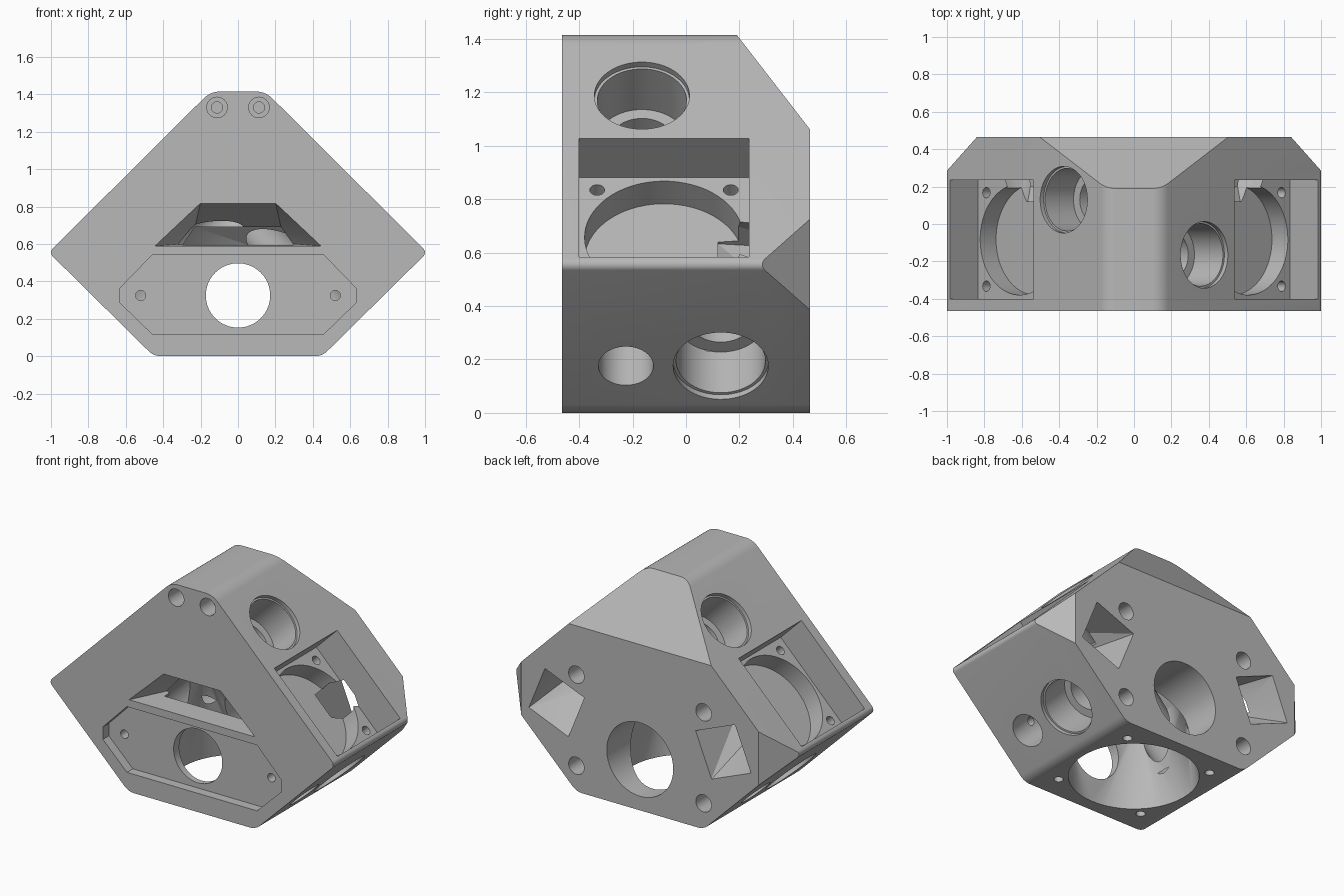
import bpy, bmesh, math
from mathutils import Vector as V

if "Cube" in bpy.data.objects:
    bpy.data.objects.remove(bpy.data.objects["Cube"])

grey = bpy.data.materials.new("light grey")
grey.diffuse_color = (0.48, 0.48, 0.48, 1)
grey.use_nodes = True
grey.node_tree.nodes["Principled BSDF"].inputs["Base Color"].default_value = grey.diffuse_color
Y = 0.465            # half depth
S = math.sqrt(0.5)


def finish(bm, name):
    bmesh.ops.recalc_face_normals(bm, faces=bm.faces[:])
    me = bpy.data.meshes.new(name)
    bm.to_mesh(me)
    bm.free()
    ob = bpy.data.objects.new(name, me)
    bpy.context.collection.objects.link(ob)
    return ob


def rounded(corners, steps=8):
    """Polygon of (x, z, radius) corners with filleted corners."""
    out = []
    n = len(corners)
    for i, (x, z, r) in enumerate(corners):
        p = V((x, z))
        a = (V(corners[i - 1][:2]) - p).normalized()
        b = (V(corners[(i + 1) % n][:2]) - p).normalized()
        half = a.angle(b) / 2
        c = p + (a + b).normalized() * (r / math.sin(half))
        t0, t1 = p + a * (r / math.tan(half)) - c, p + b * (r / math.tan(half)) - c
        ang = t0.angle(t1)
        for k in range(steps + 1):
            f = k / steps
            out.append(c + (t0 * math.sin((1 - f) * ang) + t1 * math.sin(f * ang)) / math.sin(ang))
    return out


# Main block: filleted hexagon extruded front to back
bm = bmesh.new()
outline = rounded([(-0.45, 0, 0.1), (0.45, 0, 0.1), (1.012, 0.555, 0.03),
                   (0.147, 1.415, 0.12), (-0.147, 1.415, 0.12), (-1.012, 0.555, 0.03)])
face = bm.faces.new([bm.verts.new((p.x, -Y, p.y)) for p in outline])
ext = bmesh.ops.extrude_face_region(bm, geom=[face])
bmesh.ops.translate(bm, vec=(0, 2 * Y, 0),
                    verts=[g for g in ext["geom"] if isinstance(g, bmesh.types.BMVert)])
# Back chamfers: top and both side corners
for co, no in (((0, 0.19, 1.415), (0, 0.355, 0.275)),
               ((1, 0.285, 0.55), (0.18, 0.16, 0)),
               ((-1, 0.285, 0.55), (-0.18, 0.16, 0))):
    bmesh.ops.bisect_plane(bm, geom=bm.verts[:] + bm.edges[:] + bm.faces[:], dist=1e-5,
                           plane_co=co, plane_no=V(no).normalized(), clear_outer=True)
    bmesh.ops.holes_fill(bm, edges=[e for e in bm.edges if e.is_boundary])
block = finish(bm, "housing_block")
block.data.materials.append(grey)


def cut(points):
    """Subtract the convex hull of the points from the block."""
    bm = bmesh.new()
    for p in points:
        bm.verts.new(p)
    res = bmesh.ops.convex_hull(bm, input=bm.verts[:])
    bmesh.ops.delete(bm, geom=[v for v in bm.verts if not v.link_faces], context='VERTS')
    bmesh.ops.dissolve_limit(bm, angle_limit=0.002, verts=bm.verts[:], edges=bm.edges[:])
    cutter = finish(bm, "cutter")
    cutter.hide_render = True
    mod = block.modifiers.new("cut", 'BOOLEAN')
    mod.operation, mod.solver, mod.object = 'DIFFERENCE', 'EXACT', cutter
    bpy.context.view_layer.objects.active = block
    bpy.ops.object.modifier_apply(modifier=mod.name)
    bpy.data.objects.remove(cutter)


def ring(c, d, r, n):
    d = V(d).normalized()
    u = d.orthogonal().normalized()
    w = d.cross(u)
    return [V(c) + r * (u * math.cos(2 * math.pi * k / n) + w * math.sin(2 * math.pi * k / n))
            for k in range(n)]


def bore(p, d, r, depth, n=48):
    p, d = V(p), V(d).normalized()
    cut(ring(p - d * 0.02, d, r, n) + ring(p + d * depth, d, r, n))


# Air funnel rising from the bottom fan opening
funnel = ring((0, 0, -0.01), (0, 0, 1), 0.385, 64)
funnel += [V((s * 0.3, y, 0.59)) for s in (-1, 1) for y in (-0.32, 0.1)]
funnel += [V((s * 0.23, y, 0.69)) for s in (-1, 1) for y in (-0.3, 0.0)]
cut(funnel)

# Front window, tapering inwards to the funnel
cut([V((s * x, y, z)) for s in (-1, 1) for x, y, z in
     ((0.45, -Y - 0.01, 0.588), (0.2, -Y - 0.01, 0.823),
      (0.3, -0.22, 0.6), (0.23, -0.22, 0.69))])

# Bottom fan screw holes
for sx in (-1, 1):
    for sy in (-1, 1):
        bore((sx * 0.315, sy * 0.315, 0), (0, 0, 1), 0.028, 0.15, 20)

# Front plate recess with screw holes, and the central through opening
cut([V((s * x, y, z)) for s in (-1, 1) for y in (-Y - 0.02, -Y + 0.06)
     for x, z in ((0.46, 0.54), (0.63, 0.365), (0.63, 0.285), (0.46, 0.12))])
bore((0, -Y, 0.325), (0, 1, 0), 0.172, 0.5, 64)
bore((0, Y, 0.325), (0, -1, 0), 0.235, 0.5, 64)

for s in (-1, 1):
    # Plate screws, stepped top screws, back mounting holes
    bore((s * 0.52, -Y, 0.325), (0, 1, 0), 0.027, 0.2, 20)
    bore((s * 0.112, -Y, 1.33), (0, 1, 0), 0.055, 0.12, 24)
    bore((s * 0.112, -Y, 1.33), (0, 1, 0), 0.03, 0.35, 20)
    for z in (0.165, 0.747):
        bore((s * 0.45, Y, z), (0, -1, 0), 0.055, 0.15, 28)

    # Side fan pocket with its round well and screw holes
    n, t = V((s * S, 0, S)), V((s * S, 0, -S))
    top = V((s * 0.7575, -0.0825, 0.8025))
    floor = top - n * 0.205
    cut([top + n * h + t * a + V((0, b, 0)) for h in (0.1, -0.205)
         for a in (-0.315, 0.315) for b in (-0.3175, 0.3175)])
    bore(floor, -n, 0.297, 0.12, 64)
    for a in (-0.25, 0.25):
        for b in (-0.25, 0.25):
            bore(floor + t * a + V((0, b, 0)), -n, 0.028, 0.12, 20)

    # Twisted square duct from the back face into the round well
    duct = []
    for k in range(4):
        a = math.radians(22 + 45 + 90 * k)
        duct.append(V((s * (0.59 + 0.214 * math.cos(a)), Y + 0.005, 0.53 + 0.214 * math.sin(a))))
    inner = V((s * 0.555, 0.12, 0.62))
    duct += [inner + n * h + t * a for h in (-0.062, 0.062) for a in (-0.08, 0.08)]
    cut(duct)

    # Diagonal rod bore: wide stepped seats at both ends, narrow in the middle
    y = -0.165 if s > 0 else 0.13
    high, low = V((s * 0.375, y, 1.187)), V((-s * 0.628, y, 0.176))
    bore(high, -n, 0.12, (high - low).length + 0.02, 64)
    for p, d in ((high, -n), (low, n)):
        bore(p, d, 0.178, 0.025, 64)
        bore(p, d, 0.167, 0.24, 64)

    # Plain cable hole beside the lower bore
    y = -0.225 if s > 0 else 0.19
    bore((s * 0.628, y, 0.176), (-s, 0, 1), 0.103, 0.4, 40)

# Smooth curved walls, keep edges sharp
bpy.ops.object.select_all(action='DESELECT')
block.select_set(True)
bpy.context.view_layer.objects.active = block
bpy.ops.object.shade_smooth_by_angle(angle=math.radians(25))
